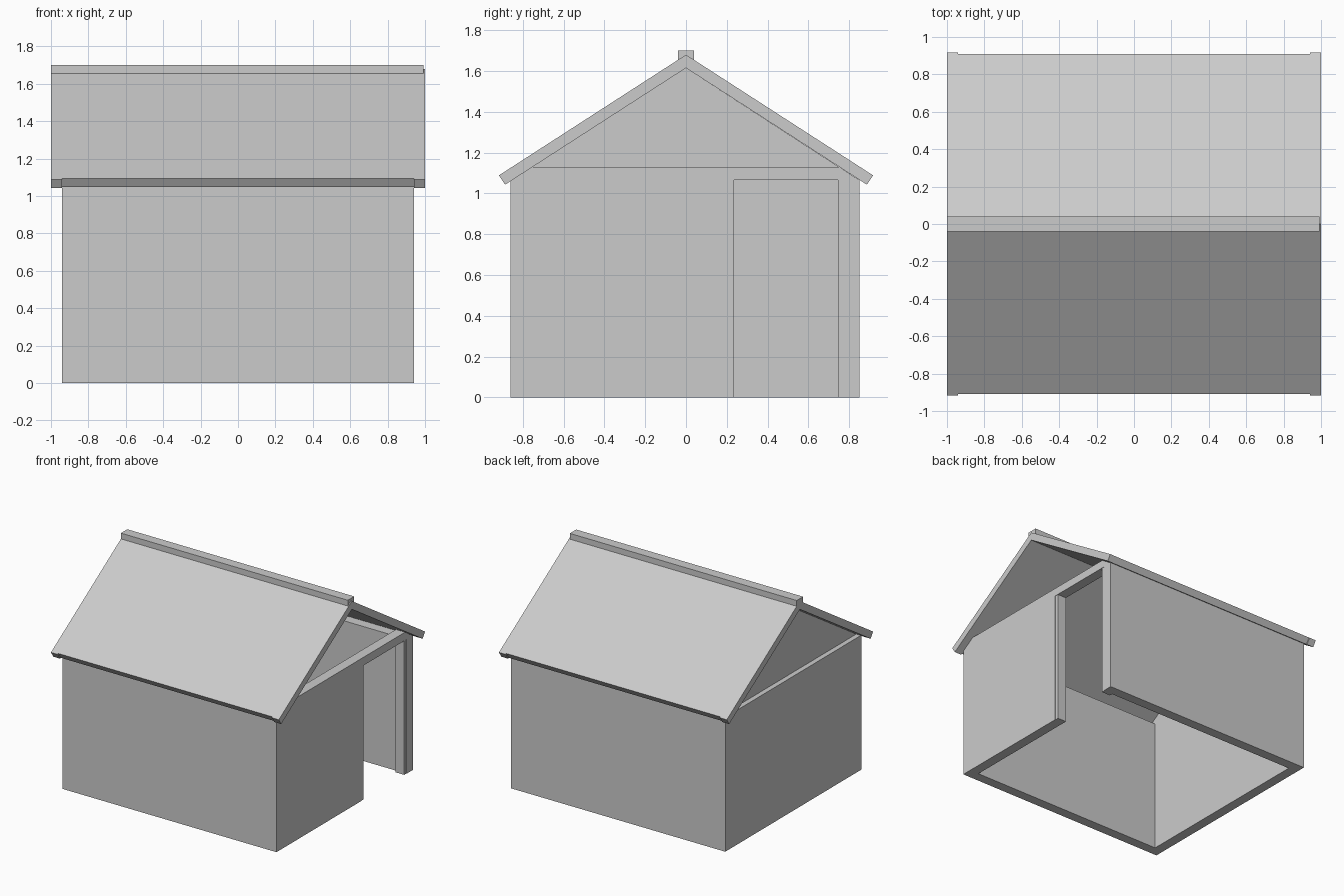
import bpy, bmesh

if "Cube" in bpy.data.objects:
    bpy.data.objects.remove(bpy.data.objects["Cube"])

XW, T, H = 0.94, 0.08, 1.067        # wall half length, thickness, height
YF, YB = -0.86, 0.85                # outer faces of front and back walls
APEX, SLOPE, DROP = 1.68, 0.645, 0.065   # roof ridge, pitch, vertical thickness


def prism(name, profile, x0, x1):
    """Extrude a closed (y, z) profile from x0 to x1."""
    bm = bmesh.new()
    face = bm.faces.new([bm.verts.new((x0, y, z)) for y, z in profile])
    ext = bmesh.ops.extrude_face_region(bm, geom=[face])
    verts = [v for v in ext["geom"] if isinstance(v, bmesh.types.BMVert)]
    bmesh.ops.translate(bm, verts=verts, vec=(x1 - x0, 0, 0))
    bmesh.ops.recalc_face_normals(bm, faces=bm.faces)
    mesh = bpy.data.meshes.new(name)
    bm.to_mesh(mesh)
    bm.free()
    obj = bpy.data.objects.new(name, mesh)
    bpy.context.collection.objects.link(obj)
    return obj


def box(name, x, y, z):
    return prism(name, [(y[0], z[0]), (y[1], z[0]), (y[1], z[1]), (y[0], z[1])], *x)


def under(y):
    """Height of the roof underside at y."""
    return APEX - DROP - SLOPE * abs(y)


def roof_profile(reach):
    """Inverted V section whose eave ends are cut square to the slope."""
    top = APEX - SLOPE * reach
    inner = reach - 0.03
    return [(-reach, top), (0, APEX), (reach, top),
            (inner, under(inner)), (0, under(0)), (-inner, under(inner))]


# Walls, with a wide doorway in the right end and no floor
box("front_wall", (-XW, XW), (YF, YF + T), (0, H))
box("back_wall", (-XW, XW), (YB - T, YB), (0, H))
box("left_wall", (-XW, -XW + T), (YF + T, YB - T), (0, H))
box("right_wall", (XW - T, XW), (YF + T, 0.205), (0, H))

# Door jambs
for name, y in (("inner_jamb", 0.205), ("outer_jamb", 0.745)):
    box(name, (XW - T, XW - 0.003), (y, y + 0.03), (0, H))

# Tie beam across the open right gable, trimmed under the roof
BT = 1.13
edge = (APEX - DROP - BT) / SLOPE
prism("tie_beam", [(YF, H - 0.002), (YB, H - 0.002), (edge, BT), (-edge, BT)],
      XW - T, XW)

# Recessed panel closing the left gable
prism("left_gable_panel", [(YF, H - 0.002), (YB, H - 0.002), (0, under(0))],
      -0.90, -0.86)

# Roof with slightly longer barge boards at both ends
prism("roof", roof_profile(0.91), -0.94, 0.94)
for name, x0 in (("left_barge_board", -1.0), ("right_barge_board", 0.94)):
    prism(name, roof_profile(0.917), x0, x0 + 0.06)

# Ridge cap
box("ridge_cap", (-1.0, 0.992), (-0.04, 0.04), (1.645, 1.70))
